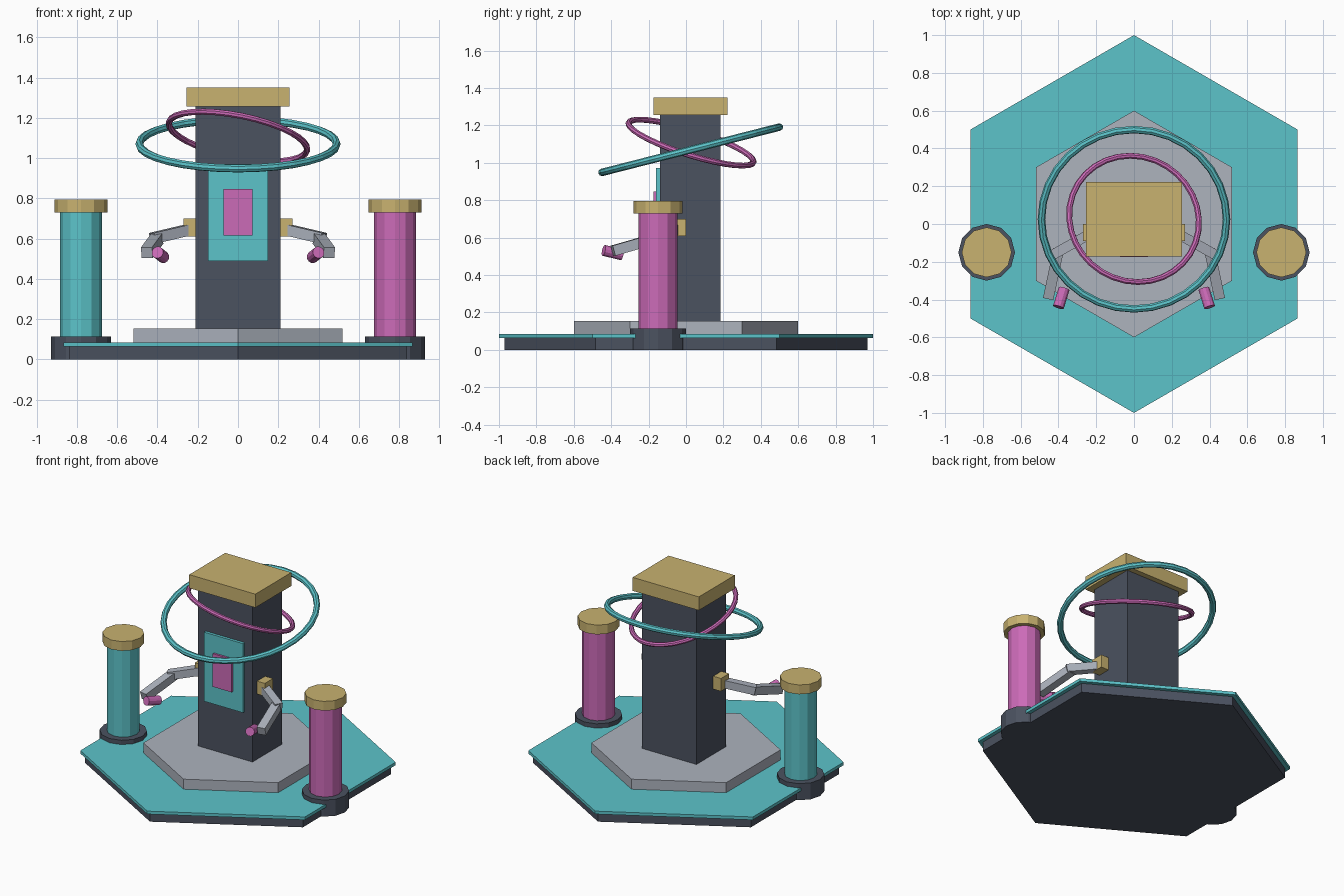
import bpy
import bmesh
from math import sin, cos, tau
from mathutils import Vector, Euler, Matrix

cube = bpy.data.objects.get("Cube")
if cube:
    bpy.data.objects.remove(cube, do_unlink=True)


def material(name, rgb):
    m = bpy.data.materials.new(name)
    m.use_nodes = True
    m.diffuse_color = (*rgb, 1)
    m.node_tree.nodes["Principled BSDF"].inputs["Base Color"].default_value = (*rgb, 1)
    return m


teal = material("teal", (0.107, 0.55, 0.59))
pink = material("pink", (0.6, 0.145, 0.475))
gold = material("gold", (0.578, 0.445, 0.162))
grey = material("light grey", (0.418, 0.451, 0.515))
dark = material("dark slate", (0.07, 0.084, 0.117))


def finish(name, bm, mat):
    bmesh.ops.recalc_face_normals(bm, faces=bm.faces)
    mesh = bpy.data.meshes.new(name)
    bm.to_mesh(mesh)
    bm.free()
    mesh.materials.append(mat)
    obj = bpy.data.objects.new(name, mesh)
    bpy.context.collection.objects.link(obj)
    return obj


def box(name, low, high, mat):
    low, high = Vector(low), Vector(high)
    bm = bmesh.new()
    bmesh.ops.create_cube(bm, size=1)
    for v in bm.verts:
        v.co = (low + high) / 2 + v.co * (high - low)
    return finish(name, bm, mat)


def prism(name, sides, radius, start, end, mat):
    """Straight prism between two points, one corner on its local +y."""
    start, end = Vector(start), Vector(end)
    axis = end - start
    turn = Vector((0, 0, 1)).rotation_difference(axis)
    bm = bmesh.new()
    rings = []
    for centre in (start, end):
        ring = []
        for i in range(sides):
            a = tau * i / sides
            ring.append(bm.verts.new(centre + turn @ Vector((sin(a), cos(a), 0)) * radius))
        bm.faces.new(ring)
        rings.append(ring)
    for i in range(sides):
        j = (i + 1) % sides
        bm.faces.new((rings[0][i], rings[0][j], rings[1][j], rings[1][i]))
    return finish(name, bm, mat)


def beam(name, start, end, width, mat):
    """Square bar between two points, kept upright."""
    start, end = Vector(start), Vector(end)
    turn = (end - start).to_track_quat("Y", "Z").to_matrix().to_4x4()
    place = Matrix.Translation((start + end) / 2) @ turn
    bm = bmesh.new()
    bmesh.ops.create_cube(bm, size=1)
    for v in bm.verts:
        v.co = place @ (v.co * Vector((width, (end - start).length, width)))
    return finish(name, bm, mat)


def hoop(name, centre, tilt, major, minor, mat, steps=32, sides=8):
    """Tilted torus."""
    turn = Euler(tilt).to_matrix()
    bm = bmesh.new()
    grid = []
    for i in range(steps):
        a = tau * i / steps
        row = []
        for k in range(sides):
            b = tau * k / sides
            r = major + minor * cos(b)
            p = Vector((r * cos(a), r * sin(a), minor * sin(b)))
            row.append(bm.verts.new(Vector(centre) + turn @ p))
        grid.append(row)
    for i in range(steps):
        for k in range(sides):
            n, m = (i + 1) % steps, (k + 1) % sides
            bm.faces.new((grid[i][k], grid[n][k], grid[n][m], grid[i][m]))
    return finish(name, bm, mat)


# Hexagonal platform
prism("platform_base", 6, 0.97, (0, 0, 0), (0, 0, 0.064), dark)
prism("platform_deck", 6, 1.0, (0, 0, 0.064), (0, 0, 0.085), teal)
prism("platform_step", 6, 0.6, (0, 0, 0.085), (0, 0, 0.155), grey)

# Central tower with its cap and front panel
box("tower", (-0.21, -0.14, 0.155), (0.21, 0.185, 1.256), dark)
box("tower_cap", (-0.255, -0.173, 1.256), (0.255, 0.223, 1.35), gold)
box("front_panel", (-0.15, -0.16, 0.49), (0.15, -0.135, 0.972), teal)
box("panel_screen", (-0.073, -0.174, 0.617), (0.073, -0.155, 0.848), pink)

# Tilted hoops around the tower
hoop("large_hoop", (0, 0.025, 1.07), (0.25, 0, 0), 0.49, 0.02, teal)
hoop("small_hoop", (0, 0.027, 1.108), (-0.3, 0.2, 0), 0.35, 0.016, pink)

# Side pillars and arms
for side, s, colour in (("left", 1, pink), ("right", -1, teal)):
    x, y = s * 0.78, -0.15
    prism(side + "_pillar_foot", 12, 0.15, (x, y, 0), (x, y, 0.115), dark)
    prism(side + "_pillar", 12, 0.104, (x, y, 0.115), (x, y, 0.73), colour)
    prism(side + "_pillar_cap", 12, 0.132, (x, y, 0.73), (x, y, 0.795), gold)

    xs = sorted((s * 0.18, s * 0.27))
    box(side + "_shoulder", (xs[0], -0.09, 0.61), (xs[1], 0, 0.7), gold)
    beam(side + "_upper_arm", (s * 0.22, -0.045, 0.65), (s * 0.425, -0.16, 0.602), 0.054, grey)
    beam(side + "_forearm", (s * 0.4, -0.14, 0.602), (s * 0.453, -0.39, 0.53), 0.056, grey)
    prism(side + "_hand", 12, 0.03, (s * 0.37, -0.343, 0.508), (s * 0.4, -0.44, 0.532), pink)
